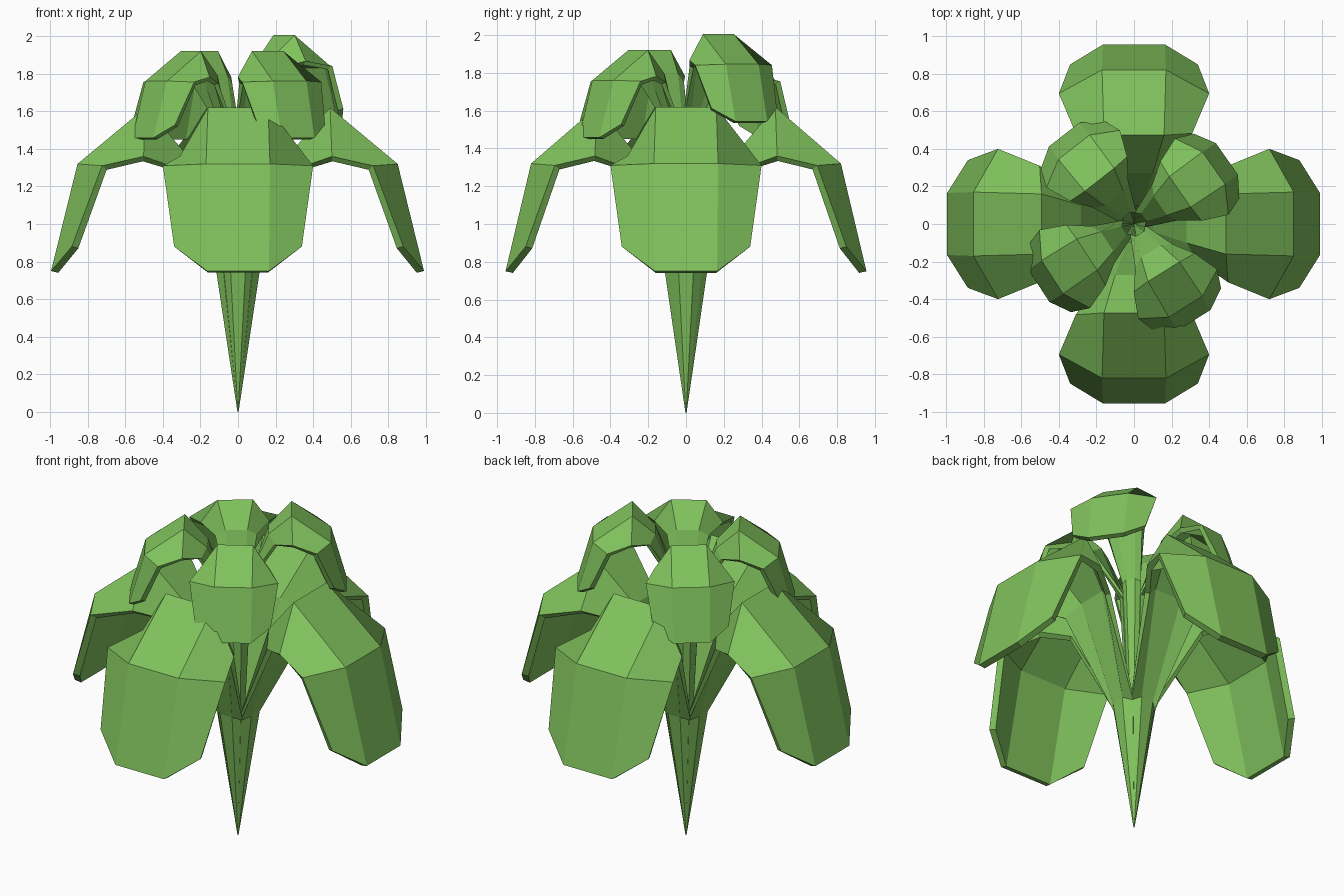
import bpy
import bmesh
from math import radians
from mathutils import Matrix

cube = bpy.data.objects.get("Cube")
if cube:
    bpy.data.objects.remove(cube)

# One leaf green for everything
green = bpy.data.materials.new("leaf_green")
green.use_nodes = True
colour = (0.215, 0.535, 0.108, 1)
green.diffuse_color = colour
green.node_tree.nodes["Principled BSDF"].inputs["Base Color"].default_value = colour

# Rows from root to tip: ridge (out, half width, height), rim (same), thickness weight
ROWS = [
    ((0.003, 0.001, 0.0), (0.001, 0.002, 0.0), 0.0),
    ((0.10, 0.04, 0.78), (0.06, 0.075, 0.76), 0.5),
    ((0.28, 0.10, 1.38), (0.33, 0.19, 1.30), 0.8),
    ((0.49, 0.16, 1.62), (0.50, 0.31, 1.36), 1.0),
    ((0.85, 0.17, 1.32), (0.72, 0.40, 1.31), 1.0),
    ((0.99, 0.165, 0.75), (0.88, 0.34, 0.88), 1.0),
]


def leaf(name, angle, shape, thickness):
    """Bent leaf with a three-panel cross-section, tapering to the root."""
    bm = bmesh.new()
    grid = []
    for ridge, rim, _ in ROWS:
        r, e = shape(*ridge), shape(*rim)
        section = [(e[0], -e[1], e[2]), (r[0], -r[1], r[2]), r, e]
        grid.append([bm.verts.new(p) for p in section])
    for low, high in zip(grid, grid[1:]):
        for i in range(3):
            bm.faces.new((low[i], high[i], high[i + 1], low[i + 1]))
    bm.transform(Matrix.Rotation(radians(angle), 4, "Z"))
    mesh = bpy.data.meshes.new(name)
    bm.to_mesh(mesh)
    bm.free()
    mesh.materials.append(green)
    obj = bpy.data.objects.new(name, mesh)
    bpy.context.collection.objects.link(obj)
    group = obj.vertex_groups.new(name="thickness")
    for row, (_, _, weight) in enumerate(ROWS):
        group.add(range(row * 4, row * 4 + 4), weight, "REPLACE")
    solid = obj.modifiers.new("thickness", "SOLIDIFY")
    solid.thickness = thickness
    solid.offset = -1
    solid.vertex_group = "thickness"


# Outer leaves, slightly shorter to the front and back
for name, angle, reach in (("left", 0, 1), ("back", 90, 0.965),
                           ("right", 180, 1.005), ("front", 270, 0.965)):
    leaf(f"outer_leaf_{name}", angle,
         lambda out, half, z: (out * reach, half, z), 0.04)

# Inner leaves: smaller, higher, turned between the outer ones
for name, angle, lift in (("back_left", 35, 0.085), ("back_right", 128, 0),
                          ("front_right", 213, 0), ("front_left", 302, 0)):
    leaf(f"inner_leaf_{name}", angle,
         lambda out, half, z: (out * 0.61, half * 0.62,
                               1.92 + lift - (1.62 - z) * 0.53 if z else 0), 0.03)
